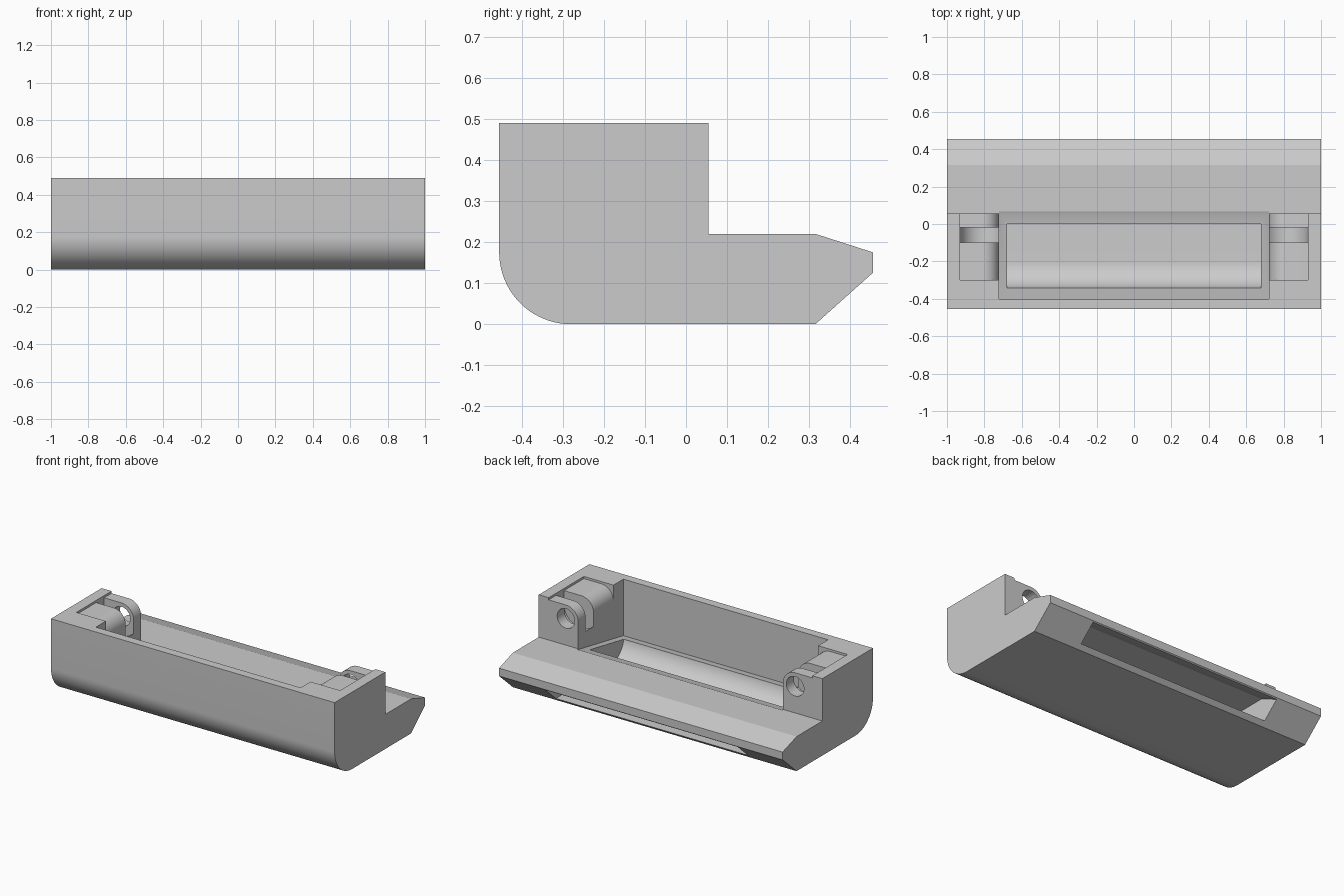
import bpy
import bmesh
from math import sin, cos, pi, radians
from mathutils import Vector

if "Cube" in bpy.data.objects:
    bpy.data.objects.remove(bpy.data.objects["Cube"])

grey = bpy.data.materials.new("light_grey")
grey.use_nodes = True
grey.diffuse_color = (0.6, 0.6, 0.6, 1)
grey.node_tree.nodes["Principled BSDF"].inputs["Base Color"].default_value = (0.6, 0.6, 0.6, 1)


def arc(cx, cy, r, start, end, steps=20):
    """Points of an arc, angles in degrees."""
    angles = [radians(start + (end - start) * i / steps) for i in range(steps + 1)]
    return [(cx + r * cos(a), cy + r * sin(a)) for a in angles]


def prism(name, outline, axis, lo, hi):
    """Extrude an outline along x (outline in y, z) or along y (outline in x, z)."""
    def place(p, d):
        return (d, p[0], p[1]) if axis == "x" else (p[0], d, p[1])
    bm = bmesh.new()
    face = bm.faces.new([bm.verts.new(place(p, lo)) for p in outline])
    grown = bmesh.ops.extrude_face_region(bm, geom=[face])["geom"]
    shift = Vector(place((0, 0), hi - lo))
    bmesh.ops.translate(bm, vec=shift, verts=[v for v in grown if isinstance(v, bmesh.types.BMVert)])
    bmesh.ops.recalc_face_normals(bm, faces=bm.faces)
    mesh = bpy.data.meshes.new(name)
    bm.to_mesh(mesh)
    bm.free()
    mesh.materials.append(grey)
    obj = bpy.data.objects.new(name, mesh)
    bpy.context.collection.objects.link(obj)
    return obj


def cut(target, cutter):
    """Subtract the cutter, then remove it."""
    bpy.ops.object.select_all(action="DESELECT")
    bpy.context.view_layer.objects.active = target
    target.select_set(True)
    mod = target.modifiers.new("cut", "BOOLEAN")
    mod.operation = "DIFFERENCE"
    mod.solver = "EXACT"
    mod.object = cutter
    bpy.ops.object.modifier_apply(modifier=mod.name)
    bpy.data.objects.remove(cutter)


# Outer shell: rounded front underside, stepped back with a wedge lip
shell = [(-0.455, 0.49), (0.055, 0.49), (0.055, 0.22), (0.315, 0.22),
         (0.455, 0.175), (0.455, 0.125), (0.315, 0)]
shell += arc(-0.28, 0.175, 0.175, 270, 180)
body = prism("housing", shell, "x", -1, 1)

# Upper bay with a sloping ledge
bay = [(-0.4, 0.6), (-0.4, 0.13), (0.055, 0.215), (0.1, 0.235), (0.1, 0.6)]
cut(body, prism("bay_cutter", bay, "x", -0.722, 0.722))

# Curved chute leaving through the sloped underside at the back
chute = [(-0.345, 0.3)] + arc(-0.2, 0.17, 0.145, 180, 270)
chute += [(0.5, 0.025), (0.5, 0.11), (0.445, 0.12), (0.315, 0.18), (0, 0.18), (0, 0.3)]
cut(body, prism("chute_cutter", chute, "x", -0.678, 0.678))

# Hinge mounts at both ends
HX, HZ = 0.808, 0.39
for s in (-1, 1):
    def flip(points):
        return [(s * x, z) for x, z in points]
    # Recessed top that rounds over toward the bay
    crown = [(0.93, 0.6), (0.93, 0.476)] + arc(HX, HZ, 0.086, 90, 180)
    crown += [(0.7, HZ), (0.7, 0.6)]
    cut(body, prism("crown_cutter", flip(crown), "y", -0.3, 0.1))
    # Slot between the thin ear and the block
    slot = arc(HX, HZ, 0.122, 180, 360) + [(0.93, 0.6), (HX - 0.122, 0.6)]
    cut(body, prism("slot_cutter", flip(slot), "y", -0.1, -0.02))
    # Pin hole through the ear
    hole = arc(HX, HZ, 0.062, 0, 351, 39)
    cut(body, prism("pin_hole_cutter", flip(hole), "y", -0.06, 0.1))

bpy.ops.object.select_all(action="DESELECT")
body.select_set(True)
bpy.context.view_layer.objects.active = body
bpy.ops.object.shade_smooth_by_angle(angle=radians(15))
